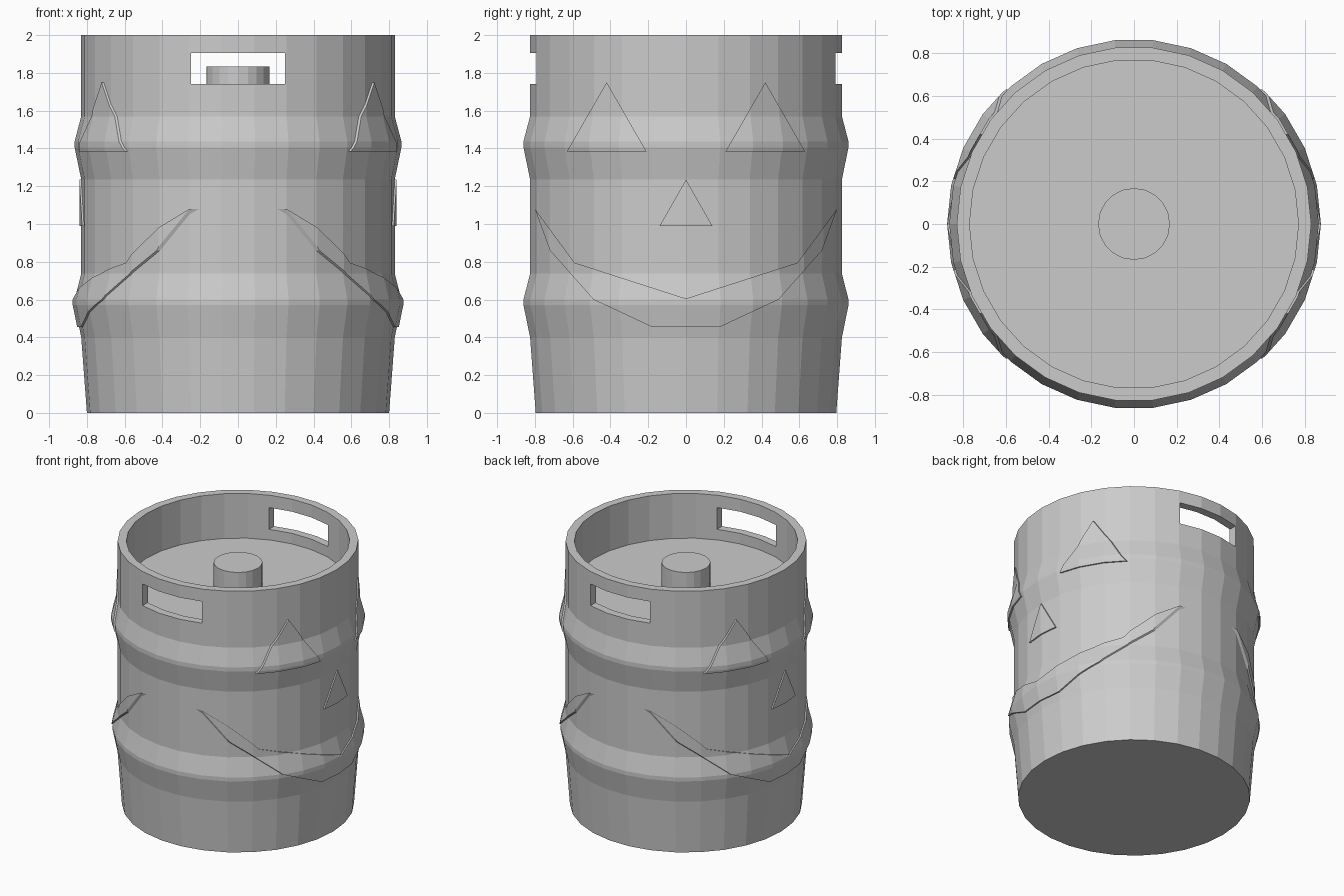
import bpy, bmesh, math

if "Cube" in bpy.data.objects:
    bpy.data.objects.remove(bpy.data.objects["Cube"])

SIDES = 30


def make_object(name, bm):
    bmesh.ops.recalc_face_normals(bm, faces=bm.faces[:])
    mesh = bpy.data.meshes.new(name)
    bm.to_mesh(mesh)
    bm.free()
    obj = bpy.data.objects.new(name, mesh)
    bpy.context.collection.objects.link(obj)
    return obj


def lathe(name, profile, sides=SIDES, closed=False):
    """Spin (radius, z) points about z; cap the ends unless the profile is a loop."""
    bm = bmesh.new()
    rings = []
    for r, z in profile:
        angles = [2 * math.pi * i / sides for i in range(sides)]
        rings.append([bm.verts.new((r * math.cos(a), r * math.sin(a), z)) for a in angles])
    pairs = list(zip(rings, rings[1:]))
    if closed:
        pairs.append((rings[-1], rings[0]))
    else:
        bm.faces.new(rings[0])
        bm.faces.new(rings[-1])
    for a, b in pairs:
        for i in range(sides):
            j = (i + 1) % sides
            bm.faces.new((a[i], a[j], b[j], b[i]))
    return make_object(name, bm)


def prism_x(name, outline, x0, x1):
    """Extrude a (y, z) outline along x."""
    bm = bmesh.new()
    face = bm.faces.new([bm.verts.new((x0, y, z)) for y, z in outline])
    ext = bmesh.ops.extrude_face_region(bm, geom=[face])
    verts = [v for v in ext["geom"] if isinstance(v, bmesh.types.BMVert)]
    bmesh.ops.translate(bm, vec=(x1 - x0, 0, 0), verts=verts)
    return make_object(name, bm)


def apply_boolean(obj, cutter, operation):
    mod = obj.modifiers.new("cut", 'BOOLEAN')
    mod.operation = operation
    mod.solver = 'EXACT'
    mod.object = cutter
    bpy.context.view_layer.objects.active = obj
    bpy.ops.object.modifier_apply(modifier=mod.name)
    bpy.data.objects.remove(cutter)


# Barrel body with two ridges and a recessed top
outer = [(0.80, 0), (0.83, 0.40), (0.865, 0.57), (0.865, 0.60), (0.83, 0.737),
         (0.83, 1.236), (0.865, 1.405), (0.865, 1.437), (0.83, 1.57), (0.83, 2.0)]
body = lathe("barrel_body", outer + [(0.77, 2.0), (0.77, 1.66)])

# Handle slots at front and back
slot = prism_x("slot_cutter", [(-1, 1.74), (1, 1.74), (1, 1.905), (-1, 1.905)], -0.25, 0.25)
apply_boolean(body, slot, 'DIFFERENCE')

# Valve cap in the middle of the recess
lathe("valve_cap", [(0.168, 1.65), (0.168, 1.835)], sides=20)

# Thin raised face panels that follow the barrel surface
mouth_half = [(0.80, 1.08), (0.59, 0.795), (0, 0.605)]
lower_half = [(-0.72, 0.86), (-0.49, 0.60), (-0.18, 0.455)]
mouth = (mouth_half + [(-y, z) for y, z in mouth_half[1::-1]]
         + lower_half + [(-y, z) for y, z in reversed(lower_half)])
eye = [(0.21, 1.385), (0.63, 1.385), (0.42, 1.75)]
shapes = {
    "mouth": mouth,
    "nose": [(-0.14, 0.99), (0.14, 0.99), (0, 1.235)],
    "eye_a": eye,
    "eye_b": [(-y, z) for y, z in eye],
}
skin = [(r + 0.01, z) for r, z in outer] + [(r - 0.025, z) for r, z in reversed(outer)]
for side, s in (("right", 1), ("left", -1)):
    for part, outline in shapes.items():
        panel = lathe(f"{side}_{part}", skin, closed=True)
        cutter = prism_x("panel_cutter", outline, 0.1 * s, 1.0 * s)
        apply_boolean(panel, cutter, 'INTERSECT')
